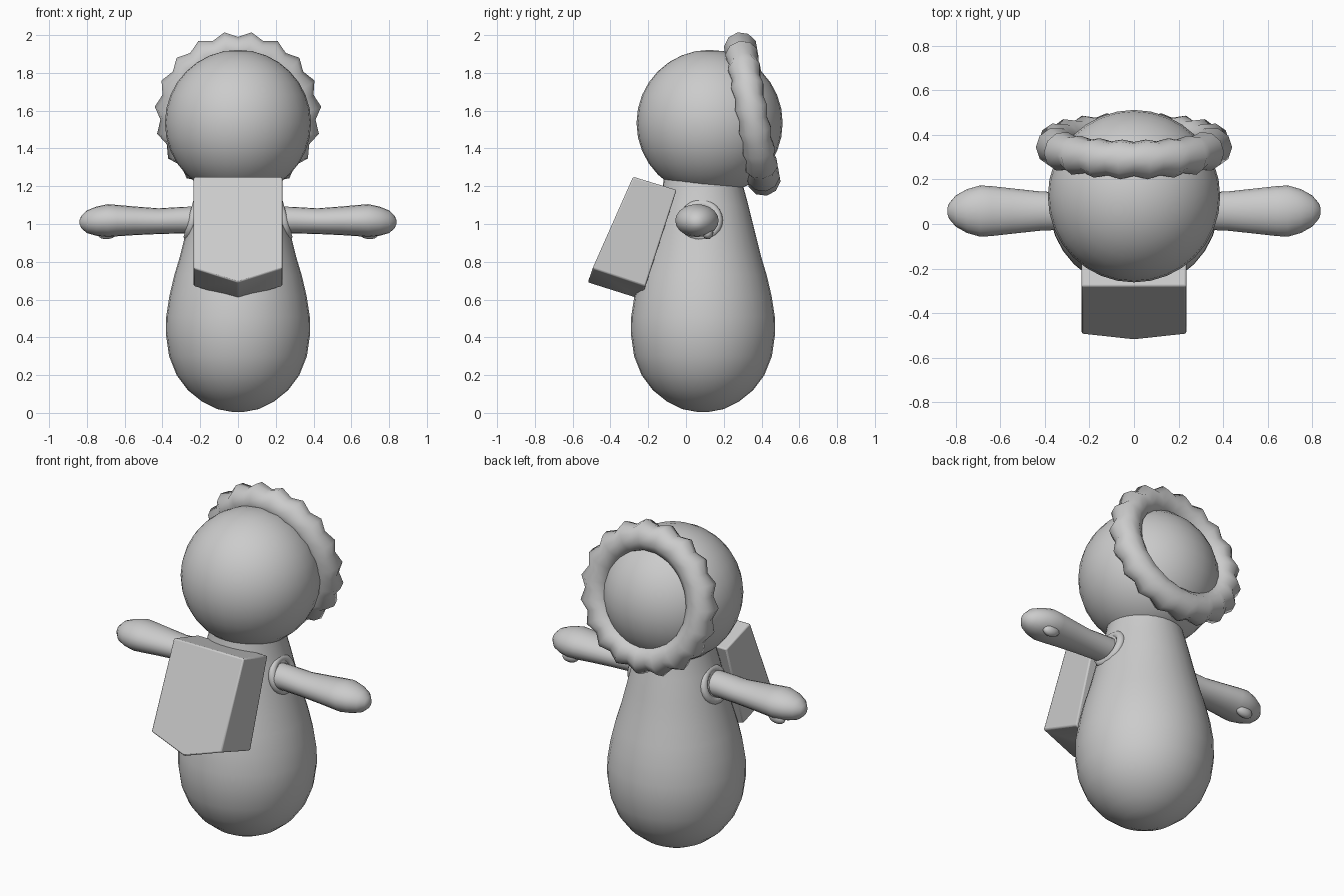
import bpy, bmesh
from math import sin, cos, pi, radians
from mathutils import Vector

if "Cube" in bpy.data.objects:
    bpy.data.objects.remove(bpy.data.objects["Cube"])


def make(name, verts, faces, angle=50):
    me = bpy.data.meshes.new(name)
    me.from_pydata(verts, [], faces)
    bm = bmesh.new()
    bm.from_mesh(me)
    bmesh.ops.remove_doubles(bm, verts=bm.verts, dist=1e-5)
    bmesh.ops.recalc_face_normals(bm, faces=bm.faces)
    bm.to_mesh(me)
    bm.free()
    ob = bpy.data.objects.new(name, me)
    bpy.context.collection.objects.link(ob)
    bpy.ops.object.select_all(action='DESELECT')
    ob.select_set(True)
    bpy.context.view_layer.objects.active = ob
    bpy.ops.object.shade_smooth_by_angle(angle=radians(angle))
    return ob


def loft(name, rings, closed=False, angle=50):
    """Skin a list of equal-length vertex rings; open lofts get end caps."""
    n, m = len(rings[0]), len(rings)
    faces = [(i * n + j, i * n + (j + 1) % n,
              (i + 1) % m * n + (j + 1) % n, (i + 1) % m * n + j)
             for i in range(m if closed else m - 1) for j in range(n)]
    if not closed:
        faces += [tuple(range(n)), tuple(range((m - 1) * n, m * n))]
    return make(name, [v for r in rings for v in r], faces, angle)


def mirror(ob):
    ob.modifiers.new("mirror", 'MIRROR')


# Pear-shaped body
profile = [(0.03, 0.005), (0.11, 0.02), (0.19, 0.06), (0.265, 0.12), (0.325, 0.2),
           (0.365, 0.3), (0.382, 0.42), (0.38, 0.51), (0.363, 0.62), (0.337, 0.73),
           (0.307, 0.83), (0.272, 0.97), (0.24, 1.1), (0.213, 1.2), (0.2, 1.3)]
loft("body", [[(r * cos(2 * pi * j / 32), 0.09 + r * sin(2 * pi * j / 32), z)
               for j in range(32)] for r, z in profile])

# Head
bpy.ops.mesh.primitive_uv_sphere_add(segments=32, ring_count=16, radius=0.387,
                                     location=(0, 0.125, 1.535))
head = bpy.context.object
head.name = "head"
bpy.ops.object.shade_smooth()

# Frilled ring round the back of the head, leaning forward at the top
teeth, tilt, rings = 19, radians(10), []
centre = Vector((0, 0.35, 1.585))
axis = Vector((0, cos(tilt), sin(tilt)))
up = Vector((0, -sin(tilt), cos(tilt)))
for i in range(teeth * 2):
    a = pi * i / teeth
    out = Vector((sin(a), 0, 0)) + up * cos(a)
    peak = i % 2
    rad, minor = (0.352, 0.09) if peak else (0.335, 0.077)
    rings.append([centre + out * (rad + minor * cos(t)) + axis * minor * sin(t)
                  for t in (2 * pi * k / 10 for k in range(10))])
loft("frill_ring", rings, closed=True, angle=60)

# Arms with rounded mitten ends: x, z centre, y radius, z radius
stations = [(0.18, 1.02, 0.08, 0.075), (0.3, 1.02, 0.083, 0.07), (0.42, 1.015, 0.088, 0.068),
            (0.55, 1.017, 0.102, 0.076), (0.64, 1.018, 0.112, 0.083),
            (0.69, 1.018, 0.115, 0.087), (0.75, 1.015, 0.098, 0.077),
            (0.8, 1.012, 0.07, 0.06), (0.83, 1.01, 0.035, 0.032), (0.838, 1.01, 0.012, 0.012)]
mirror(loft("arms", [[(x, 0.058 + ry * cos(2 * pi * j / 20), z + rz * sin(2 * pi * j / 20))
                      for j in range(20)] for x, z, ry, rz in stations]))

# Small thumbs under the hands
bpy.ops.mesh.primitive_uv_sphere_add(segments=16, ring_count=8, radius=1,
                                     location=(0.69, 0.115, 0.955),
                                     rotation=(0, radians(10), 0))
thumb = bpy.context.object
thumb.name = "thumbs"
thumb.scale = (0.055, 0.03, 0.035)
bpy.ops.object.transform_apply(location=True, rotation=True, scale=True)
bpy.ops.object.shade_smooth()
mirror(thumb)

# Shoulder cuffs where the arms meet the body
bpy.ops.mesh.primitive_torus_add(major_segments=24, minor_segments=10, major_radius=0.09,
                                 minor_radius=0.025, location=(0.24, 0.08, 1.02),
                                 rotation=(0, radians(75), 0))
cuff = bpy.context.object
cuff.name = "shoulder_cuffs"
bpy.ops.object.transform_apply(location=True, rotation=True, scale=True)
bpy.ops.object.shade_smooth()
mirror(cuff)

# Thick pointed slab on the chest: five-sided front and back outlines
w = 0.235
front = [(-w, -0.28, 1.25), (w, -0.28, 1.25), (w, -0.495, 0.765), (0, -0.52, 0.69),
         (-w, -0.495, 0.765)]
back = [(-w, -0.05, 1.18), (w, -0.05, 1.18), (w, -0.215, 0.67), (0, -0.235, 0.6),
        (-w, -0.215, 0.67)]
slab = loft("chest_slab", [front, back], angle=40)
bev = slab.modifiers.new("bevel", 'BEVEL')
bev.width, bev.segments = 0.008, 2
